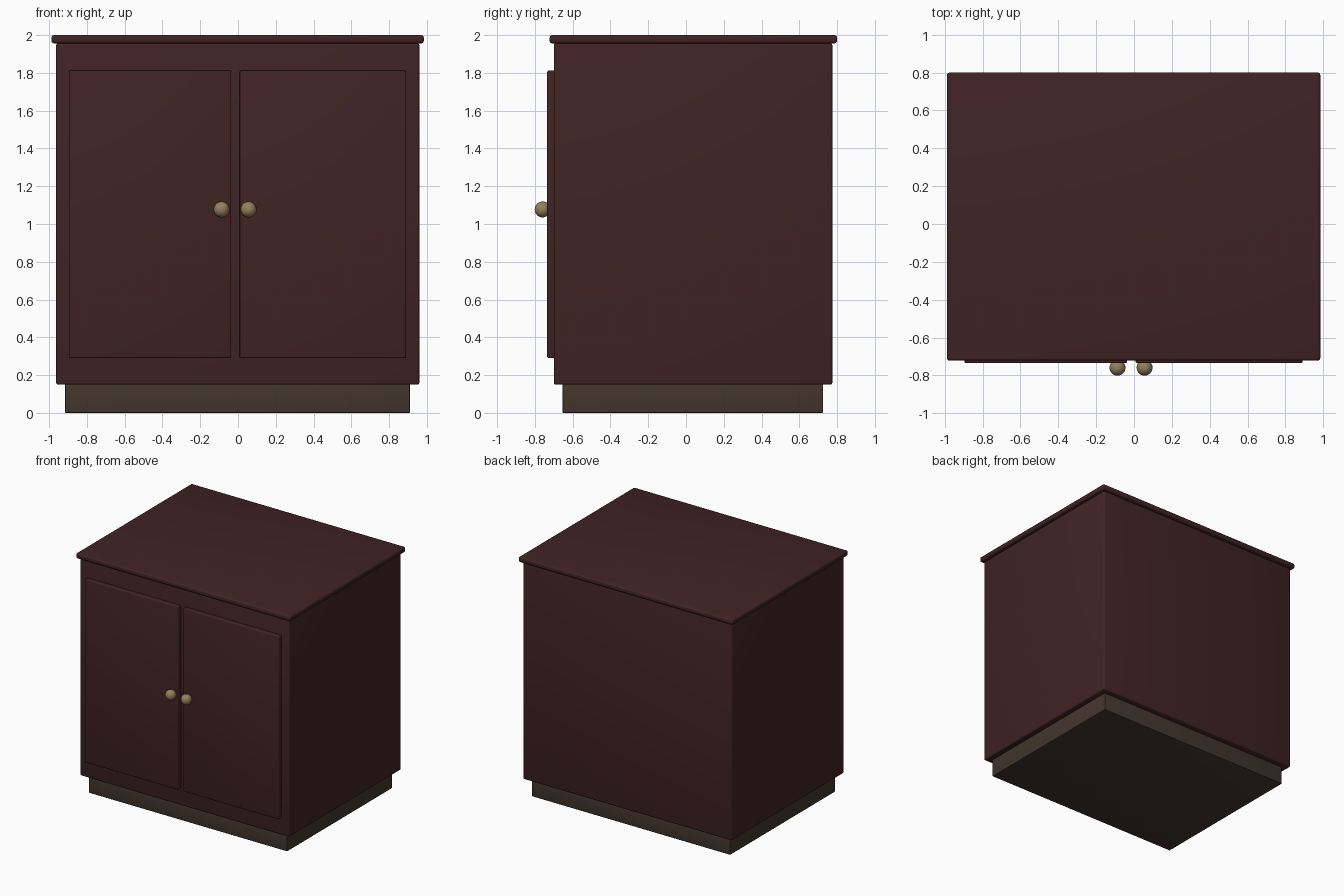
import bpy, math

if "Cube" in bpy.data.objects:
    bpy.data.objects.remove(bpy.data.objects["Cube"])


def material(name, rgb):
    m = bpy.data.materials.new(name)
    m.diffuse_color = (*rgb, 1)
    m.use_nodes = True
    m.node_tree.nodes["Principled BSDF"].inputs["Base Color"].default_value = m.diffuse_color
    return m


maroon = material("dark maroon wood", (0.052, 0.0165, 0.018))
brown = material("dark brown plinth", (0.056, 0.037, 0.026))
brass = material("aged brass", (0.30, 0.215, 0.105))


def box(name, x, y, z, mat, bevel):
    """Rounded box given by its (min, max) range on each axis."""
    bpy.ops.mesh.primitive_cube_add(
        size=1, location=[(a + b) / 2 for a, b in (x, y, z)])
    ob = bpy.context.object
    ob.name = name
    ob.scale = [b - a for a, b in (x, y, z)]
    bpy.ops.object.transform_apply(location=False, rotation=False, scale=True)
    ob.data.materials.append(mat)
    mod = ob.modifiers.new("rounded edges", "BEVEL")
    mod.width = bevel
    mod.segments = 3
    bpy.ops.object.modifier_apply(modifier=mod.name)
    bpy.ops.object.shade_smooth_by_angle(angle=math.radians(35))
    return ob


# Recessed plinth, carcass and overhanging top
box("plinth", (-0.915, 0.91), (-0.653, 0.726), (0, 0.16), brown, 0.005)
box("carcass", (-0.963, 0.96), (-0.70, 0.775), (0.149, 1.957), maroon, 0.012)
box("top", (-0.988, 0.984), (-0.722, 0.80), (1.956, 2.0), maroon, 0.014)

# Two doors, each with a round knob near the centre gap
for side, x, knob_x in (("left", (-0.896, -0.036), -0.087),
                        ("right", (0.009, 0.89), 0.056)):
    box(side + "_door", x, (-0.735, -0.69), (0.29, 1.812), maroon, 0.008)
    bpy.ops.mesh.primitive_uv_sphere_add(
        segments=32, ring_count=16, radius=0.042,
        location=(knob_x, -0.759, 1.077))
    knob = bpy.context.object
    knob.name = side + "_knob"
    knob.data.materials.append(brass)
    bpy.ops.object.shade_smooth()
